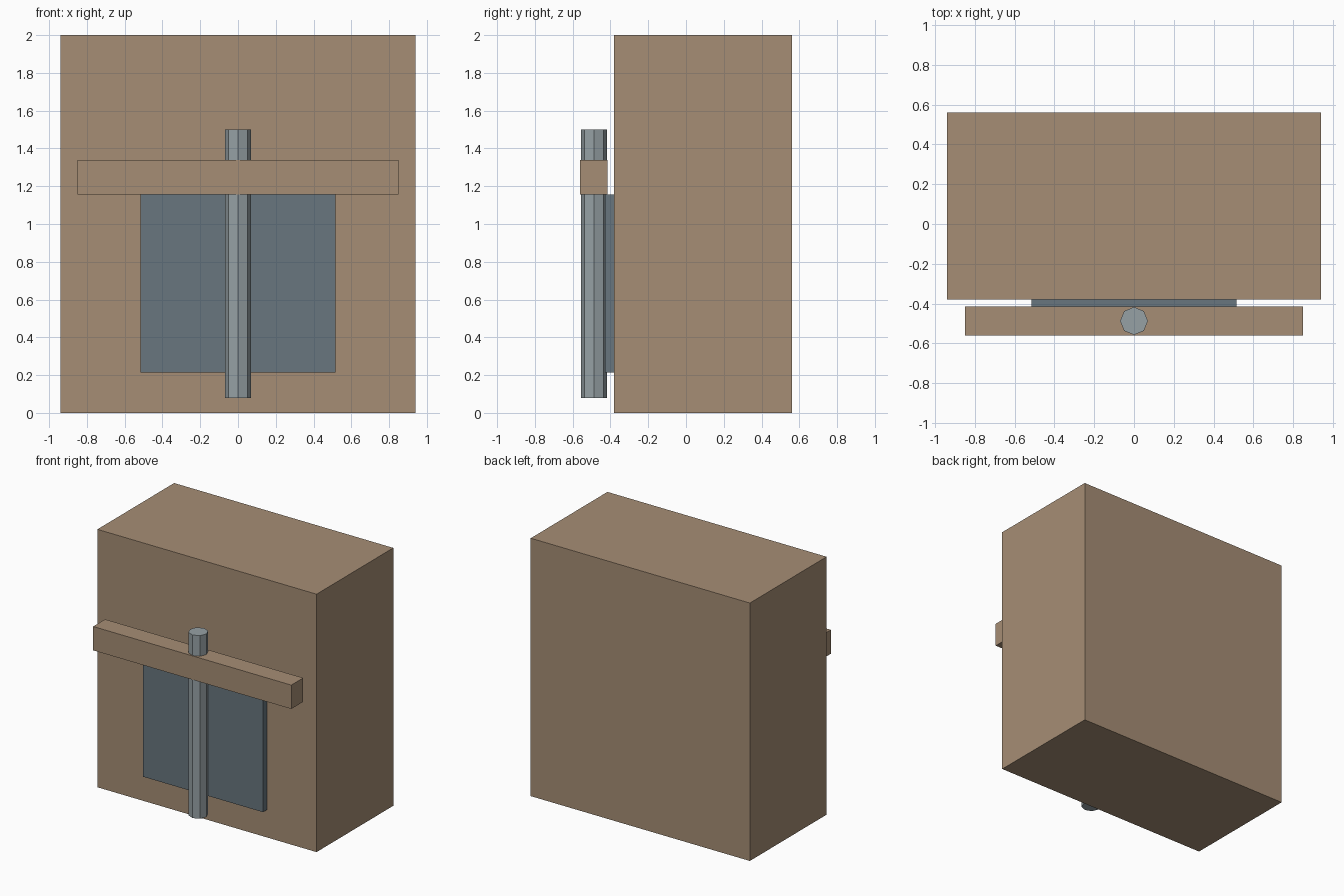
import bpy
import math

cube = bpy.data.objects.get("Cube")
if cube:
    bpy.data.objects.remove(cube, do_unlink=True)


def make_material(name, rgb):
    mat = bpy.data.materials.new(name)
    mat.use_nodes = True
    color = (*rgb, 1.0)
    mat.diffuse_color = color
    mat.node_tree.nodes["Principled BSDF"].inputs["Base Color"].default_value = color
    return mat


def finish(name, mat):
    obj = bpy.context.object
    obj.name = name
    obj.data.name = name
    obj.data.materials.append(mat)
    return obj


def box(name, mat, x, y, z):
    """Box from (min, max) ranges on each axis."""
    ranges = (x, y, z)
    bpy.ops.mesh.primitive_cube_add(size=1, location=[(a + b) / 2 for a, b in ranges])
    obj = finish(name, mat)
    obj.scale = [b - a for a, b in ranges]
    bpy.ops.object.transform_apply(location=False, rotation=False, scale=True)
    return obj


tan = make_material("tan", (0.381, 0.270, 0.178))
slate = make_material("slate grey", (0.138, 0.181, 0.209))
steel = make_material("steel grey", (0.305, 0.356, 0.376))

# Main block
box("body", tan, (-0.94, 0.94), (-0.38, 0.56), (0, 2))

# Raised panel on the front
box("front_panel", slate, (-0.515, 0.515), (-0.43, -0.375), (0.215, 1.155))

# Horizontal bar across the front
box("crossbar", tan, (-0.85, 0.85), (-0.561, -0.415), (1.155, 1.34))

# Upright eight-sided rod running through the bar
bottom, top = 0.08, 1.50
bpy.ops.mesh.primitive_cylinder_add(
    vertices=8, radius=0.07, depth=top - bottom,
    location=(0, -0.487, (bottom + top) / 2))
finish("upright_rod", steel)
